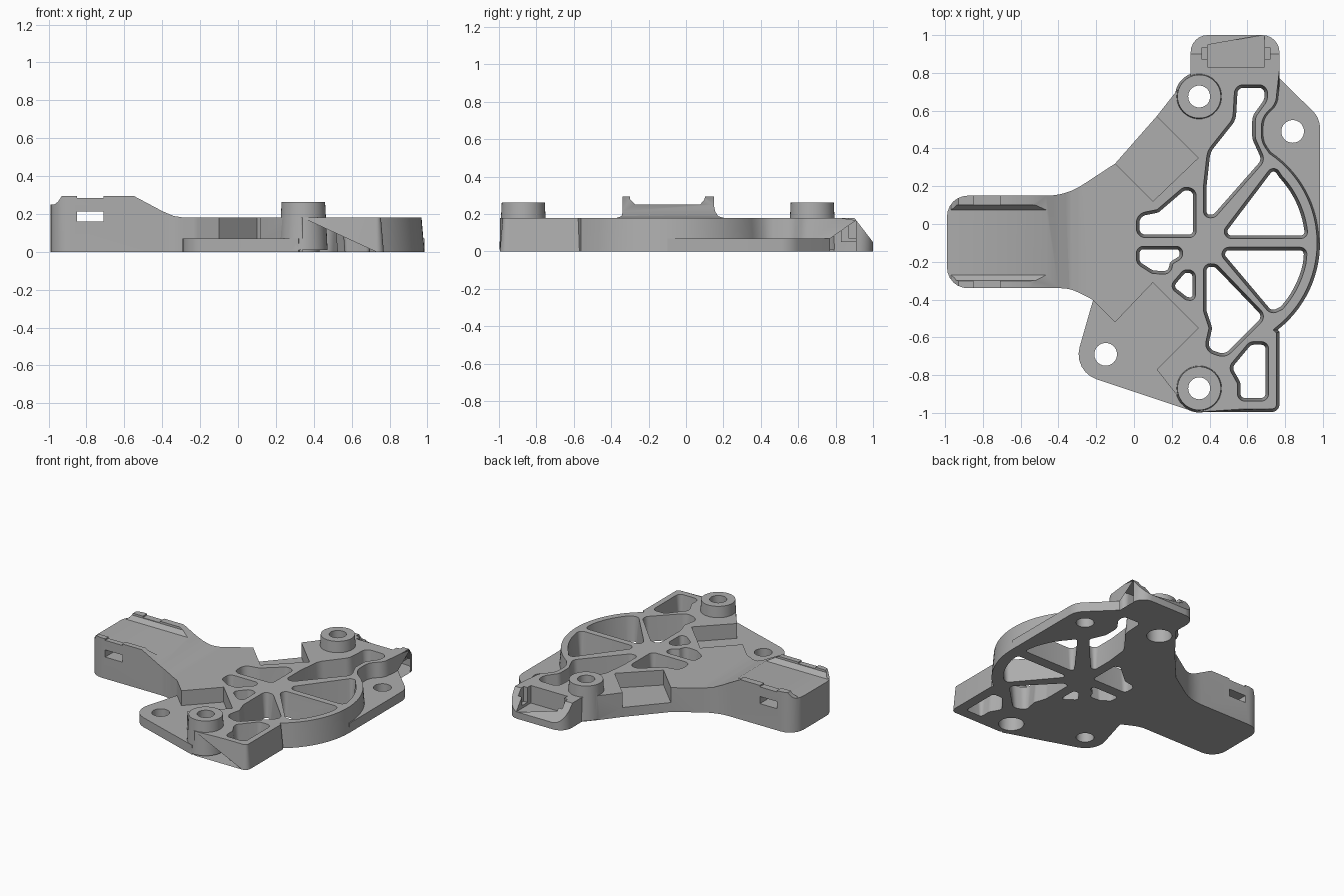
import bpy, bmesh, math
from mathutils import Vector

if "Cube" in bpy.data.objects:
    bpy.data.objects.remove(bpy.data.objects["Cube"])

grey = bpy.data.materials.new("light_grey")
grey.use_nodes = True
grey.diffuse_color = (0.42, 0.42, 0.42, 1)
grey.node_tree.nodes["Principled BSDF"].inputs["Base Color"].default_value = grey.diffuse_color


def rounded(corners, steps=6):
    """Counter-clockwise outline; each corner is (x, y) or (x, y, radius)."""
    out, n = [], len(corners)
    for i, c in enumerate(corners):
        p = Vector(c[:2])
        r = c[2] if len(c) > 2 else 0
        a, b = Vector(corners[i - 1][:2]) - p, Vector(corners[(i + 1) % n][:2]) - p
        half = a.angle(b) / 2
        if r == 0 or half > 1.55:
            out.append(p)
            continue
        t = min(r / math.tan(half), 0.48 * a.length, 0.48 * b.length)
        r = t * math.tan(half)
        a.normalize()
        b.normalize()
        centre = p + (a + b).normalized() * (r / math.sin(half))
        u, v = p + a * t - centre, p + b * t - centre
        sweep = u.angle_signed(v)
        for k in range(steps + 1):
            ang = -sweep * k / steps
            ca, sa = math.cos(ang), math.sin(ang)
            out.append(centre + Vector((u.x * ca - u.y * sa, u.x * sa + u.y * ca)))
    area = sum(out[i - 1].cross(out[i]) for i in range(len(out)))
    return out if area > 0 else out[::-1]


def offset(pts, amount):
    """Move every point inward by amount(point)."""
    out = []
    for i, p in enumerate(pts):
        a = (p - pts[i - 1]).normalized()
        b = (pts[(i + 1) % len(pts)] - p).normalized()
        na, nb = Vector((-a.y, a.x)), Vector((-b.y, b.x))
        out.append(p + (na + nb) * amount(p) / max(1 + na.dot(nb), 0.5))
    return out


def prism(name, pts, low, high, inset=lambda p: 0, axis="z"):
    """Extrude an outline along an axis, optionally drafted toward the far end."""
    place = {"z": lambda p, h: (p.x, p.y, h), "x": lambda p, h: (h, p.x, p.y),
             "y": lambda p, h: (p.x, h, p.y)}[axis]
    bm = bmesh.new()
    base = [bm.verts.new(place(p, low)) for p in pts]
    top = [bm.verts.new(place(p, high)) for p in offset(pts, inset)]
    bm.faces.new(base[::-1])
    bm.faces.new(top)
    for i in range(len(pts)):
        bm.faces.new((base[i - 1], base[i], top[i], top[i - 1]))
    bmesh.ops.recalc_face_normals(bm, faces=bm.faces)
    mesh = bpy.data.meshes.new(name)
    bm.to_mesh(mesh)
    bm.free()
    ob = bpy.data.objects.new(name, mesh)
    bpy.context.collection.objects.link(ob)
    mesh.materials.append(grey)
    return ob


def circle(x, y, r, n=40):
    return [Vector((x + r * math.cos(k * math.tau / n), y + r * math.sin(k * math.tau / n)))
            for k in range(n)]


def arc(r, start, end, n=14):
    """Points on the wheel rim, in degrees about the hub."""
    angles = [math.radians(start + (end - start) * k / n) for k in range(n + 1)]
    return [(0.4 + r * math.cos(a), -0.1 + r * math.sin(a)) for a in angles]


def combine(target, tool, operation):
    mod = target.modifiers.new(tool.name, "BOOLEAN")
    mod.operation, mod.object, mod.solver = operation, tool, "EXACT"
    bpy.context.view_layer.objects.active = target
    bpy.ops.object.modifier_apply(modifier=mod.name)
    bpy.data.objects.remove(tool)


def box(name, x0, x1, y0, y1, z0, z1):
    return prism(name, rounded([(x0, y0), (x1, y0), (x1, y1), (x0, y1)]), z0, z1)


# Main body outline: arm, upper notch, port, wheel rim, foot, lower notch
outline = rounded([
    (-0.99, 0.15, 0.11), (-0.36, 0.15, 0.35), (-0.1, 0.32), (0.1, 0.12), (0.34, 0.35),
    (0.12, 0.57), (0.23, 0.71), (0.3, 0.79), (0.3, 1.0, 0.09), (0.77, 1.0, 0.09),
    (0.77, 0.63, 0.12), (0.69, 0.56, 0.1), (0.69, 0.44, 0.1)]
    + arc(0.585, 56, -52, 28) + [
    (0.77, -0.57), (0.77, -0.995, 0.04), (0.34, -0.995), (0.23, -0.91), (0.12, -0.77),
    (0.34, -0.55), (0.1, -0.31), (-0.1, -0.52), (-0.22, -0.4, 0.1), (-0.34, -0.34, 0.2),
    (-0.99, -0.34, 0.11)])
body = prism("bracket_body", outline, 0, 0.3,
             lambda p: 0.026 if p.x > 0.5 and p.y < 0.8 else 0)

# Lower the body beside the arm and shape the arm's sloping shoulder and tip
shoulder = [(-0.93, 0.295), (-0.55, 0.295), (-0.4, 0.215), (-0.34, 0.189), (-0.28, 0.18),
            (1.1, 0.18), (1.1, 0.4), (-1.1, 0.4), (-1.1, 0.25), (-0.97, 0.25), (-0.95, 0.265)]
combine(body, prism("shoulder_cut", rounded(shoulder), -1.2, 1.2, axis="y"), "DIFFERENCE")

# Trough along the arm, side slots and rim nicks
trough = [(-0.305, 0.4), (-0.3, 0.28), (-0.27, 0.25), (0.075, 0.25), (0.1, 0.28), (0.105, 0.4)]
combine(body, prism("trough_cut", rounded(trough), -1.1, -0.42, axis="x"), "DIFFERENCE")
combine(body, box("slot_cut", -0.85, -0.71, -0.5, 0.3, 0.16, 0.213), "DIFFERENCE")
combine(body, box("rim_nick", -0.85, -0.71, -0.5, 0.3, 0.284, 0.4), "DIFFERENCE")

# Port at the back: sloped lip, recess and side keys
lip = [(0.9, 0.18), (1.02, 0.024), (1.1, 0.024), (1.1, 0.3), (0.9, 0.3)]
combine(body, prism("lip_cut", rounded(lip), 0.2, 0.9, axis="x"), "DIFFERENCE")
combine(body, box("recess_cut", 0.39, 0.69, 0.83, 1.1, 0.05, 0.3), "DIFFERENCE")
combine(body, box("key_cut", 0.36, 0.72, 0.87, 0.935, 0.07, 0.3), "DIFFERENCE")

# Thin mounting flanges and the notch floor
flanges = {
    "lower_flange": [(-0.21, -0.38), (-0.325, -0.78, 0.14), (0.32, -0.995), (0.42, -0.8),
                     (0.36, -0.55), (0.1, -0.28)],
    "right_flange": [(0.72, 0.82), (0.985, 0.56, 0.13), (0.985, -0.1), (0.93, -0.1),
                     (0.75, 0.32), (0.655, 0.5), (0.72, 0.65)],
    "notch_floor": [(-0.1, 0.32), (0.12, 0.57), (0.2, 0.6), (0.36, 0.35), (0.1, 0.1), (-0.12, 0.28)],
}
for name, pts in flanges.items():
    combine(body, prism(name, rounded(pts), 0, 0.07), "UNION")

# Tapered bosses
for y in (0.675, -0.87):
    combine(body, prism("boss", circle(0.345, y, 0.128), 0.01, 0.262, lambda p: 0.013), "UNION")

# Wheel windows with drafted walls
windows = [
    [(0.55, 0.72, 0.03), (0.69, 0.72, 0.03), (0.69, 0.66, 0.06), (0.625, 0.57, 0.08),
     (0.625, 0.45, 0.08), (0.675, 0.34, 0.04), (0.42, 0.05, 0.03), (0.385, 0.05, 0.02),
     (0.385, 0.2), (0.405, 0.38, 0.1), (0.54, 0.55, 0.1)],
    [(0.475, -0.06, 0.02), (0.74, 0.29, 0.03)] + arc(0.505, 43, 10) + [(0.905, -0.06, 0.02)],
    [(0.46, -0.14, 0.02), (0.9, -0.14, 0.02)] + arc(0.505, -12, -42) + [(0.73, -0.46, 0.03)],
    [(0.385, -0.225, 0.02), (0.43, -0.23, 0.02), (0.68, -0.49, 0.03), (0.48, -0.69, 0.05),
     (0.39, -0.66, 0.04), (0.415, -0.55, 0.05), (0.385, -0.46, 0.05)],
    [(0.62, -0.64, 0.03), (0.695, -0.64, 0.02), (0.695, -0.92, 0.02), (0.565, -0.92, 0.02),
     (0.565, -0.84, 0.05), (0.52, -0.76, 0.03)],
    [(0.27, 0.18, 0.03), (0.312, 0.17, 0.03), (0.312, -0.055, 0.02), (0.03, -0.055, 0.03),
     (0.03, 0.04, 0.04), (0.13, 0.06, 0.03)],
    [(0.03, -0.135, 0.02), (0.24, -0.135, 0.02), (0.24, -0.17, 0.02), (0.19, -0.2, 0.03),
     (0.18, -0.25, 0.03), (0.1, -0.245, 0.03), (0.03, -0.2, 0.03)],
    [(0.27, -0.26, 0.02), (0.308, -0.26, 0.02), (0.308, -0.39, 0.02), (0.28, -0.385, 0.02),
     (0.21, -0.33, 0.02)],
]
for pts in windows:
    combine(body, prism("window_cut", rounded(pts), -0.01, 0.19, lambda p: -0.018), "DIFFERENCE")

# Screw holes, with counterbores under the bosses
for x, y, r, high in [(0.84, 0.49, 0.06, 0.4), (-0.15, -0.69, 0.06, 0.4),
                      (0.345, 0.675, 0.058, 0.4), (0.345, -0.87, 0.058, 0.4),
                      (0.345, 0.675, 0.085, 0.1), (0.345, -0.87, 0.085, 0.1)]:
    combine(body, prism("hole_cut", circle(x, y, r), -0.05, high), "DIFFERENCE")

bpy.ops.object.select_all(action="DESELECT")
body.select_set(True)
bpy.context.view_layer.objects.active = body
bpy.ops.object.shade_smooth_by_angle(angle=math.radians(30))
